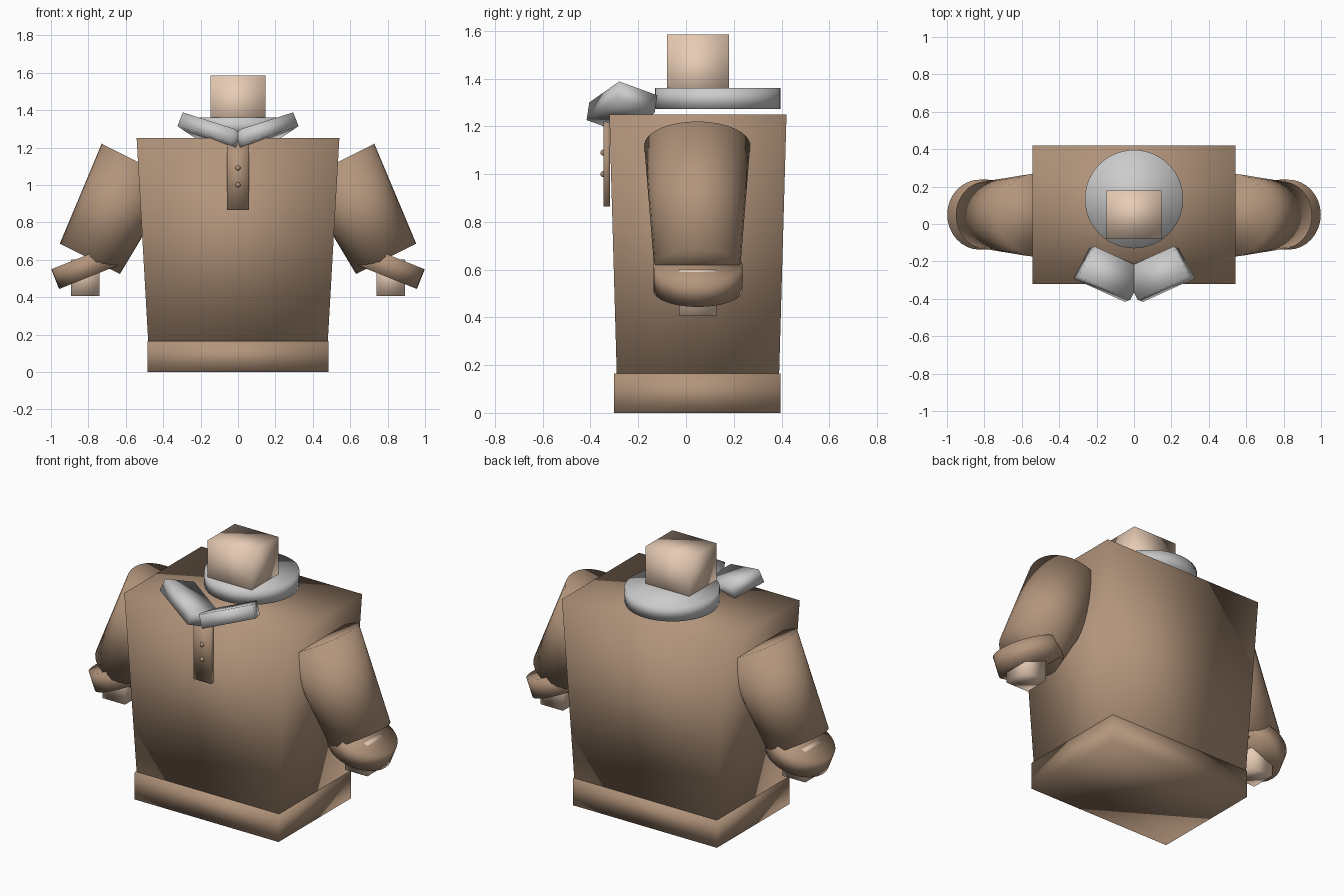
import bpy, bmesh
from mathutils import Matrix, Vector

if "Cube" in bpy.data.objects:
    bpy.data.objects.remove(bpy.data.objects["Cube"])


def material(name, rgb):
    m = bpy.data.materials.new(name)
    m.diffuse_color = (*rgb, 1)
    m.use_nodes = True
    m.node_tree.nodes["Principled BSDF"].inputs["Base Color"].default_value = m.diffuse_color
    return m


BROWN = material("brown_cloth", (0.45, 0.30, 0.20))
SKIN = material("skin", (0.80, 0.60, 0.46))


def finish(bm, name, mat=None):
    bmesh.ops.recalc_face_normals(bm, faces=bm.faces)
    mesh = bpy.data.meshes.new(name)
    bm.to_mesh(mesh)
    bm.free()
    mesh.polygons.foreach_set("use_smooth", [True] * len(mesh.polygons))
    if mat:
        mesh.materials.append(mat)
    ob = bpy.data.objects.new(name, mesh)
    bpy.context.collection.objects.link(ob)
    return ob


def box(name, lo, hi, mat=None, flare=0):
    """Box from corner to corner; flare widens the top by that much per side."""
    bm = bmesh.new()
    bmesh.ops.create_cube(bm, size=1)
    lo, hi = Vector(lo), Vector(hi)
    for v in bm.verts:
        top = v.co.z > 0
        s = v.co * 2
        v.co = Vector([(lo[i] + hi[i]) / 2 + s[i] * (hi[i] - lo[i]) / 2 for i in range(3)])
        if top:
            v.co.x += s.x * flare * 2
            v.co.y += s.y * flare
    return finish(bm, name, mat)


def tube(name, start, end, r1, r2, mat=None, sides=32):
    """Closed cylinder or cone between two points."""
    start, end = Vector(start), Vector(end)
    axis = end - start
    m = Matrix.Translation((start + end) / 2) @ axis.to_track_quat('Z', 'Y').to_matrix().to_4x4()
    bm = bmesh.new()
    bmesh.ops.create_cone(bm, cap_ends=True, segments=sides, radius1=r1, radius2=r2,
                          depth=axis.length, matrix=m)
    return finish(bm, name, mat)


# torso and hem band
box("torso", (-0.48, -0.29, 0.16), (0.48, 0.39, 1.25), BROWN, flare=0.031)
box("hem_band", (-0.485, -0.302, 0), (0.485, 0.395, 0.165), BROWN)

# neck and collar ring
box("neck", (-0.148, -0.08, 1.28), (0.148, 0.18, 1.585), SKIN)
tube("collar_ring", (0, 0.133, 1.272), (0, 0.133, 1.36), 0.263, 0.263, sides=48)

# button placket
box("placket", (-0.059, -0.345, 0.865), (0.059, -0.318, 1.24), BROWN)
for i, z in enumerate((1.0, 1.09)):
    bm = bmesh.new()
    bmesh.ops.create_uvsphere(bm, u_segments=16, v_segments=8, radius=0.013,
                              matrix=Matrix.Translation((0, -0.345, z)))
    finish(bm, f"button_{i + 1}", BROWN)

for side, s in (("left", -1), ("right", 1)):
    # sleeve, tilted cuff and hand
    tube(f"sleeve_{side}", (s * 0.531, 0.047, 1.12), (s * 0.792, 0.047, 0.605), 0.222, 0.18, BROWN)
    tube(f"cuff_{side}", (s * 0.825, 0.05, 0.618), (s * 0.783, 0.05, 0.513), 0.187, 0.187, BROWN)
    box(f"hand_{side}", (s * 0.817 - 0.076, -0.03, 0.405), (s * 0.817 + 0.076, 0.127, 0.60), SKIN)

    # collar flap: a slab laid out from three corners of its upper face
    back, outer, front = (Vector(p) for p in
                          ((0.21, -0.12, 1.33), (0.295, -0.28, 1.388), (0.02, -0.405, 1.30)))
    u, w = outer - front, outer - back
    t = u.cross(w).normalized() * 0.08
    m = Matrix((u, w, t)).transposed().to_4x4()
    m.translation = (back + front + t) / 2
    bm = bmesh.new()
    bmesh.ops.create_cube(bm, size=1, matrix=Matrix.Diagonal((s, 1, 1, 1)) @ m)
    finish(bm, f"collar_flap_{side}", None)
